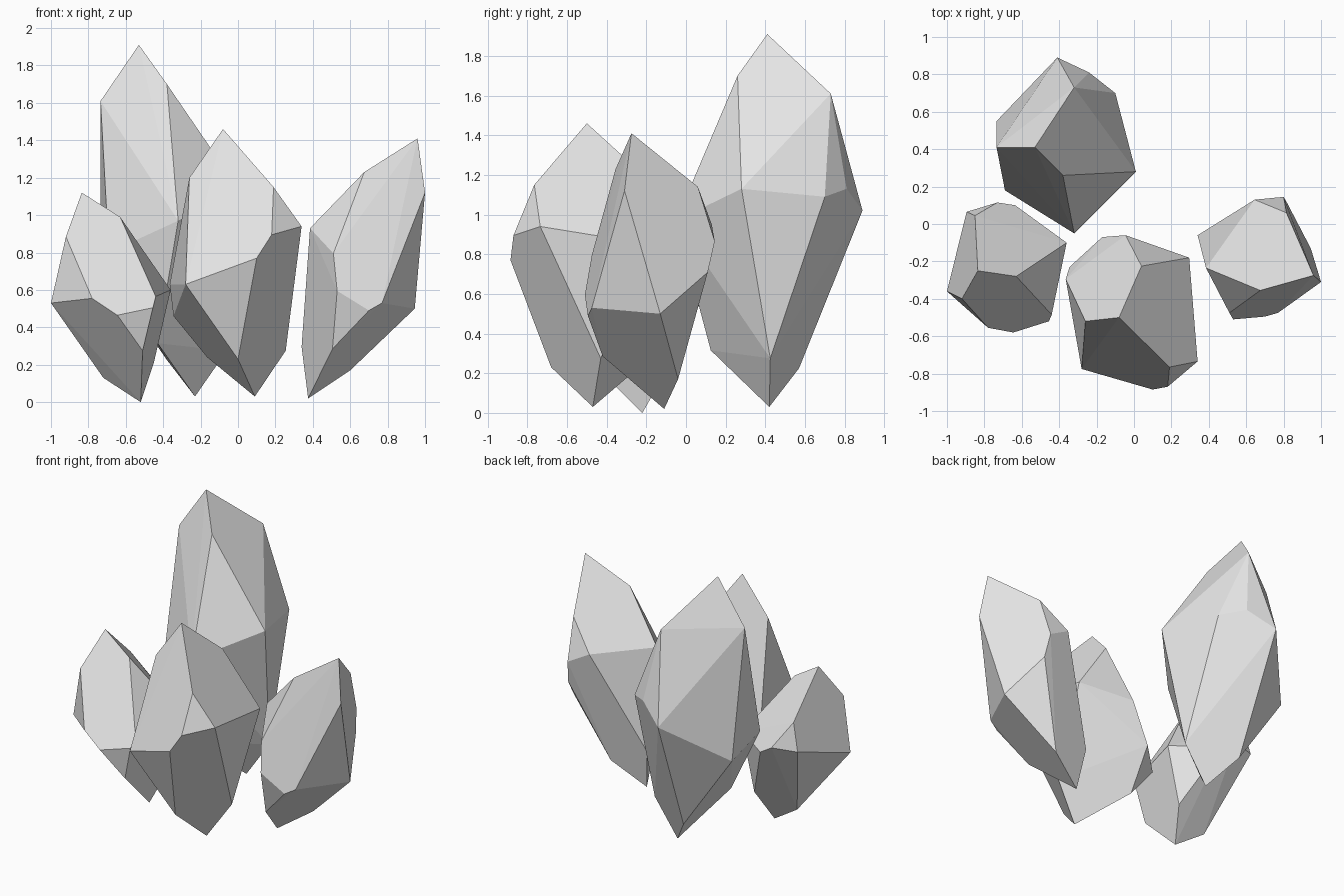
import bpy
import bmesh
import math

default_cube = bpy.data.objects.get("Cube")
if default_cube is not None:
    bpy.data.objects.remove(default_cube, do_unlink=True)


def make_material(name, colour):
    material = bpy.data.materials.new(name)
    material.use_nodes = True
    material.diffuse_color = colour
    shader = material.node_tree.nodes["Principled BSDF"]
    shader.inputs["Base Color"].default_value = colour
    shader.inputs["Roughness"].default_value = 0.8
    return material


stone_grey = make_material("stone_grey", (0.8, 0.8, 0.8, 1))


def crystal(name, crown, girdle, foot):
    """Wrap a faceted gem around its crown, girdle and foot corners."""
    mesh = bpy.data.meshes.new(name)
    gem = bmesh.new()
    corners = [gem.verts.new(corner) for corner in crown + girdle + foot]
    hull = bmesh.ops.convex_hull(gem, input=corners)
    leftovers = set(hull["geom_interior"]) | set(hull["geom_unused"])
    loose = [item for item in leftovers if isinstance(item, bmesh.types.BMVert)]
    bmesh.ops.delete(gem, geom=loose, context="VERTS")

    # Merge nearly level triangles into broad flat facets
    bmesh.ops.dissolve_limit(gem, angle_limit=math.radians(3),
                             verts=gem.verts[:], edges=gem.edges[:])
    bmesh.ops.recalc_face_normals(gem, faces=gem.faces[:])
    for face in gem.faces:
        face.smooth = False
    gem.to_mesh(mesh)
    gem.free()

    mesh.materials.append(stone_grey)
    shape = bpy.data.objects.new(name, mesh)
    bpy.context.collection.objects.link(shape)
    return shape


# Tall crystal at the back
crystal(
    "tall_back_crystal",
    crown=[(-.53, .41, 1.91), (-.38, .26, 1.7), (-.32, .73, 1.61), (-.735, .41, 1.61)],
    girdle=[(.01, .28, 1.13), (-.41, .89, 1.02), (-.24, .81, 1.13), (-.1, .7, 1.09),
            (-.32, -.05, .97), (-.69, .18, .8), (-.735, .55, .745)],
    foot=[(-.23, .42, .03), (-.43, .125, .315), (-.38, .57, .225), (-.06, .425, .275)],
)

# Broad crystal at the front
crystal(
    "broad_front_crystal",
    crown=[(-.08, -.5, 1.46), (-.26, -.52, 1.2), (.19, -.765, 1.15), (.04, -.225, 1.21)],
    girdle=[(.34, -.735, .94), (.18, -.87, .895), (.1, -.885, .77), (-.28, -.775, .63),
            (-.365, -.295, .63), (-.345, -.23, .46), (.295, -.18, .85),
            (-.17, -.07, .52), (-.045, -.06, .79)],
    foot=[(.09, -.47, .03), (0, -.68, .23), (.255, -.43, .275), (-.165, -.225, .24)],
)

# Outward leaning crystal on the +x side
crystal(
    "leaning_side_crystal",
    crown=[(.96, -.275, 1.41), (1, -.31, 1.12), (.675, -.355, 1.23),
           (.385, -.235, .93), (.815, .06, 1.14)],
    girdle=[(.51, -.475, .795), (.53, -.51, .595), (.7, -.495, .49), (.77, -.475, .53),
            (.645, .13, .95), (.8, .145, .865), (.82, .11, .71), (.945, -.13, .5)],
    foot=[(.505, -.42, .285), (.6, -.04, .17), (.375, -.11, .02), (.34, -.06, .295)],
)

# Short crystal on the -x side
crystal(
    "short_side_crystal",
    crown=[(-.835, -.25, 1.12), (-.63, -.28, .99), (-.92, -.4, .885), (-.85, .045, .85)],
    girdle=[(-1, -.36, .53), (-.78, -.555, .555), (-.645, -.58, .465), (-.44, -.485, .565),
            (-.455, -.52, .505), (-.36, -.1, .6), (-.895, .065, .665),
            (-.73, .115, .67), (-.635, .1, .61)],
    foot=[(-.51, -.5, .275), (-.52, -.22, 0), (-.72, -.18, .13), (-.45, -.1, .21)],
)
